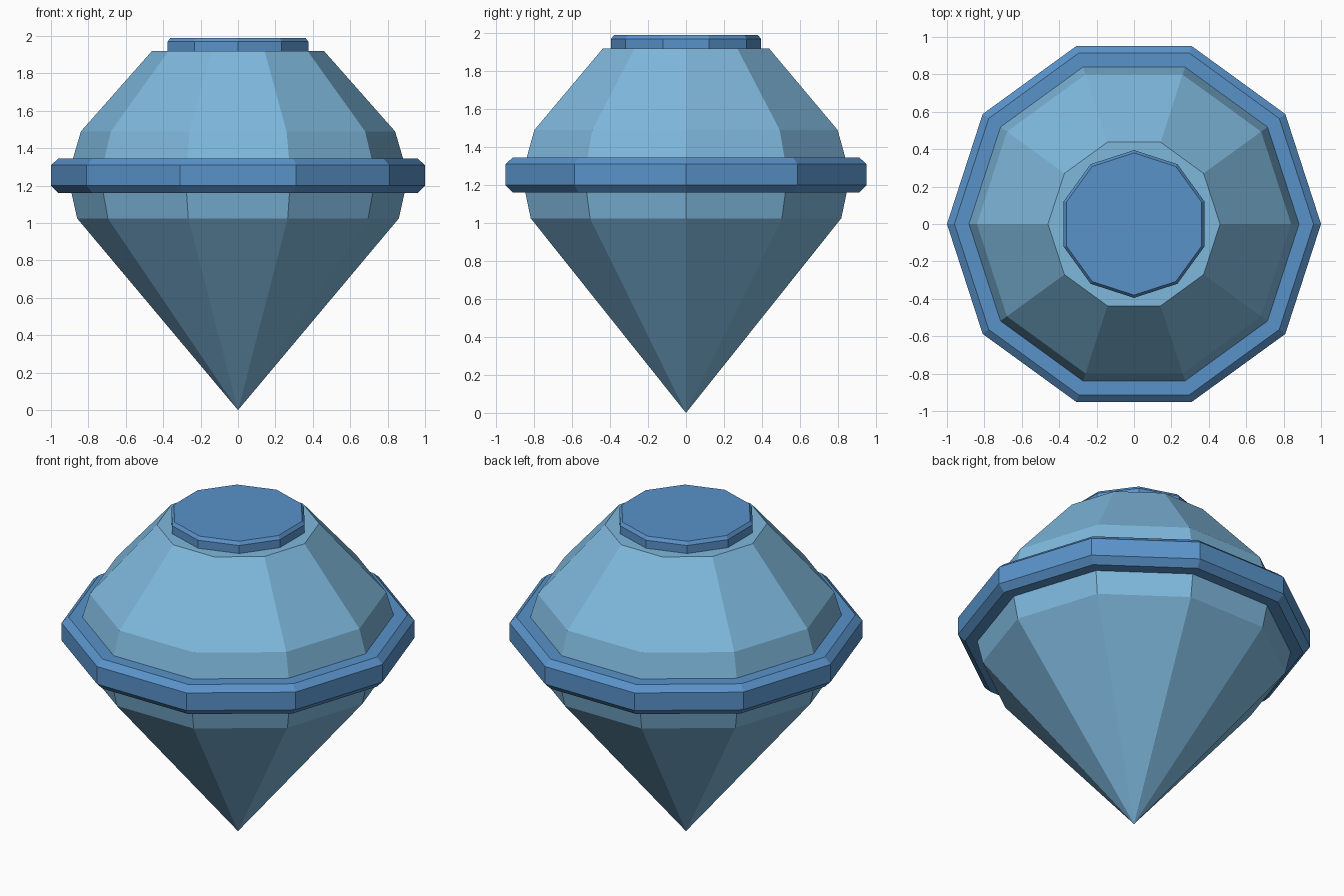
import bpy
from math import cos, sin, pi

SIDES = 10

cube = bpy.data.objects.get("Cube")
if cube:
    bpy.data.objects.remove(cube, do_unlink=True)


def material(name, rgb):
    mat = bpy.data.materials.new(name)
    mat.use_nodes = True
    mat.diffuse_color = (*rgb, 1)
    mat.node_tree.nodes["Principled BSDF"].inputs["Base Color"].default_value = (*rgb, 1)
    return mat


def lathe(name, profile, mat, turn=0.0, loop=False):
    """Revolve (radius, height) points, listed bottom to top on the outside."""
    verts, rings = [], []
    for r, z in profile:
        start = len(verts)
        if r == 0:
            verts.append((0, 0, z))
            rings.append([start] * SIDES)
        else:
            for i in range(SIDES):
                a = turn + 2 * pi * i / SIDES
                verts.append((r * cos(a), r * sin(a), z))
            rings.append(list(range(start, start + SIDES)))
    pairs = list(zip(rings, rings[1:]))
    if loop:
        pairs.append((rings[-1], rings[0]))
    faces = []
    for low, high in pairs:
        for i in range(SIDES):
            j = (i + 1) % SIDES
            # dropping repeated corners turns quads at a tip into triangles
            faces.append(list(dict.fromkeys((low[i], low[j], high[j], high[i]))))
    if not loop:
        if profile[0][0] > 0:
            faces.append(rings[0][::-1])
        if profile[-1][0] > 0:
            faces.append(rings[-1])
    mesh = bpy.data.meshes.new(name)
    mesh.from_pydata(verts, [], faces)
    mesh.materials.append(mat)
    obj = bpy.data.objects.new(name, mesh)
    bpy.context.collection.objects.link(obj)
    return obj


light_blue = material("light blue", (0.21, 0.48, 0.72))
mid_blue = material("mid blue", (0.10, 0.29, 0.59))

# Faceted gem: pointed base, widest at the band, flat crown
lathe("gem_body", [(0, 0), (0.86, 1.025), (0.91, 1.25), (0.84, 1.49), (0.46, 1.92)], light_blue)

# Chamfered band around the widest part
lathe("girdle_band", [(0.86, 1.16), (0.96, 1.16), (1.0, 1.2), (1.0, 1.31),
                      (0.96, 1.345), (0.86, 1.345)], mid_blue, loop=True)

# Bevelled cap, turned so a corner faces front and back
lathe("top_cap", [(0.395, 1.91), (0.395, 1.97), (0.38, 1.99)], mid_blue, turn=pi / 2)
